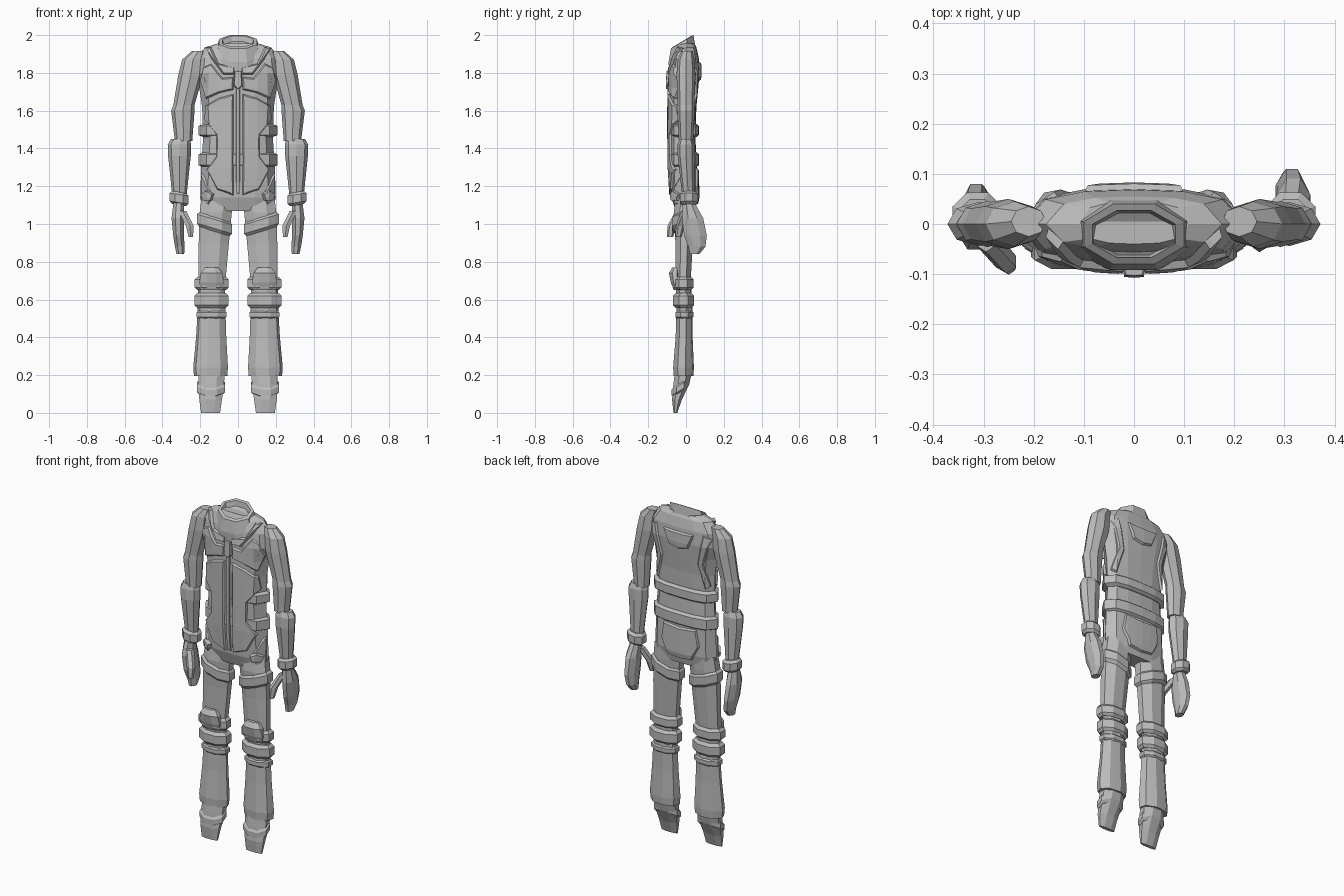
import bpy
import bmesh
from math import cos, sin, pi
from mathutils import Vector

if bpy.data.objects.get("Cube"):
    bpy.data.objects.remove(bpy.data.objects["Cube"])

grey = bpy.data.materials.new("plain_grey")
grey.use_nodes = True
colour = (.5, .5, .5, 1)
grey.diffuse_color = colour
grey.node_tree.nodes["Principled BSDF"].inputs["Base Color"].default_value = colour


def finish(name, bm, fix_normals=True):
    if fix_normals:
        bmesh.ops.recalc_face_normals(bm, faces=bm.faces[:])
    mesh = bpy.data.meshes.new(name)
    bm.to_mesh(mesh)
    bm.free()
    mesh.materials.append(grey)
    obj = bpy.data.objects.new(name, mesh)
    bpy.context.collection.objects.link(obj)
    return obj


def skin(name, loops):
    """Join equal loops of points with quads and cap both ends."""
    bm = bmesh.new()
    rows = [[bm.verts.new(p) for p in loop] for loop in loops]
    for low, high in zip(rows, rows[1:]):
        for i in range(len(low)):
            j = (i + 1) % len(low)
            bm.faces.new((low[i], low[j], high[j], high[i]))
    bm.faces.new(rows[0])
    bm.faces.new(rows[-1])
    return finish(name, bm)


def loft(name, rings, n=8, flat=True, tilt=(0, 0), flute=0, s=1):
    """Rings are (height, centre x, centre y, half width, half depth)."""
    turn = pi / n if flat else 0
    grow = 1 / cos(turn)
    loops = []
    for z, cx, cy, rx, ry in rings:
        loop = []
        for i in range(n):
            a = 2 * pi * i / n + turn
            k = grow * (1 - flute * (i % 2))
            dx, dy = rx * k * cos(a), ry * k * sin(a)
            loop.append((s * (cx + dx), cy + dy, z + tilt[0] * dx + tilt[1] * dy))
        loops.append(loop)
    return skin(name, loops)


def pair(name, rings, **options):
    for side, s in (("left", 1), ("right", -1)):
        loft(f"{side}_{name}", rings, s=s, **options)


def band(low, high, cx, cy, rx, ry, t=.014):
    """Rings of a strap with sloping edges."""
    e = (high - low) * .2
    return [(low, cx, cy, rx, ry), (low + e, cx, cy, rx + t, ry + t),
            (high - e, cx, cy, rx + t, ry + t), (high, cx, cy, rx, ry)]


# Torso cross-section: share of the depth at each share of the half width
SECTION = [(0, 1), (.45, .95), (.8, .72), (1, 0)]
# Torso rings: height, half width, front, back
TORSO = [(1.07, .185, -.055, .045), (1.14, .2, -.078, .06), (1.3, .195, -.088, .058),
         (1.45, .185, -.09, .05), (1.62, .19, -.09, .055), (1.72, .205, -.088, .065),
         (1.8, .23, -.085, .072), (1.88, .22, -.07, .068), (1.935, .175, -.05, .055),
         (1.955, .11, -.04, .045)]


def lerp_table(table, key):
    key = min(max(key, table[0][0]), table[-1][0])
    for a, b in zip(table, table[1:]):
        if key <= b[0]:
            f = (key - a[0]) / (b[0] - a[0])
            return [p + (q - p) * f for p, q in zip(a[1:], b[1:])]


def torso_y(x, z, side):
    w, front, back = lerp_table(TORSO, z)
    share = lerp_table(SECTION, abs(x) / w)[0]
    return share * (front if side < 0 else back)


def torso_loop(z, w, front, back):
    right = [(u, d) for u, d in SECTION]
    left = [(-u, d) for u, d in SECTION[1:3]]
    top = [(u * w, d * back, z) for u, d in right[:3] + right[3:]]
    bottom = [(u * w, d * front, z) for u, d in right[2::-1]]
    under = [(u * w, d * front, z) for u, d in left]
    over = [(u * w, d * back, z) for u, d in left[::-1]]
    return top + bottom + under + [(-w, 0, z)] + over


def panel(name, points, side=-1, t=.014, bevel=.01, whole=False):
    """Raised plate on the torso, from a right half or whole outline."""
    bm = bmesh.new()
    if whole:
        outlines = [points + [(-x, z) for x, z in reversed(points) if x > 0]]
    else:
        outlines = [points, [(-x, z) for x, z in points]]
    for outline in outlines:
        bm.faces.new([bm.verts.new((x, 0, z)) for x, z in outline])
    cuts = [(Vector((i * .05, 0, 0)), Vector((1, 0, 0))) for i in range(-4, 5)]
    cuts += [(Vector((0, 0, r[0])), Vector((0, 0, 1))) for r in TORSO]
    for co, no in cuts:
        geom = bm.verts[:] + bm.edges[:] + bm.faces[:]
        bmesh.ops.bisect_plane(bm, geom=geom, dist=.002, plane_co=co, plane_no=no)
    for v in bm.verts:
        v.co.y = torso_y(v.co.x, v.co.z, side) - side * .003
    bm.normal_update()
    for f in bm.faces:
        if f.normal.y * side < 0:
            f.normal_flip()
    bm.normal_update()
    bmesh.ops.inset_region(bm, faces=bm.faces[:], thickness=bevel, depth=t,
                           use_boundary=True, use_even_offset=False)
    finish(name, bm, fix_normals=False)


# Torso and the two straps round the waist
skin("torso", [torso_loop(*ring) for ring in TORSO])
for name, low, high in (("upper_waist_strap", 1.46, 1.53), ("lower_waist_strap", 1.3, 1.38)):
    e = .012
    skin(name, [torso_loop(low, .185, -.08, .055), torso_loop(low + e, .21, -.09, .07),
                torso_loop(high - e, .21, -.09, .07), torso_loop(high, .185, -.08, .055)])

# Front of the vest
panel("vest_front", [(.022, 1.69), (.1, 1.67), (.165, 1.63), (.172, 1.55), (.115, 1.47),
                     (.115, 1.36), (.165, 1.29), (.11, 1.18), (.022, 1.15)])
panel("chest_yoke", [(.022, 1.78), (.08, 1.775), (.14, 1.85), (.185, 1.83), (.2, 1.76),
                     (.165, 1.66), (.1, 1.69), (.022, 1.71)])
panel("collar_strap", [(.015, 1.79), (.08, 1.79), (.14, 1.87), (.17, 1.93), (.14, 1.935),
                       (.1, 1.85), (.015, 1.83)], t=.018)
panel("zip", [(0, 1.74), (.012, 1.74), (.012, 1.16), (0, 1.16)], whole=True, t=.012, bevel=.004)
panel("zip_pull", [(0, 1.81), (.02, 1.81), (.024, 1.73), (0, 1.71)], whole=True, t=.022, bevel=.006)
panel("hip_panel", [(.13, 1.15), (.175, 1.25), (.19, 1.27), (.193, 1.12), (.15, 1.1)], t=.012)
panel("hip_badge", [(.155 + .032 * sin(a * pi * .4), 1.15 + .032 * cos(a * pi * .4))
                    for a in range(5)], t=.026, bevel=.008)

# Back of the vest
panel("back_yoke", [(0, 1.86), (.1, 1.86), (.065, 1.77), (0, 1.755)], 1, whole=True)
panel("back_strap", [(.2, 1.85), (.15, 1.87), (.11, 1.69), (.15, 1.54), (.175, 1.56),
                     (.15, 1.69)], 1, t=.012)
panel("seat_pocket", [(0, 1.29), (.105, 1.3), (.125, 1.2), (.08, 1.11), (0, 1.1)], 1, whole=True)

# Collar, open at the top
loft("collar", [(1.85, 0, -.02, .13, .07), (1.9, 0, -.022, .115, .07), (1.965, 0, -.02, .1, .06),
                (1.967, 0, -.02, .083, .047), (1.94, 0, -.02, .075, .042)], tilt=(0, .6))

# Arms
pair("upper_arm", [(1.915, .21, .005, .035, .03), (1.87, .238, 0, .058, .045),
                   (1.79, .25, 0, .066, .05), (1.63, .286, 0, .056, .044),
                   (1.6, .292, 0, .062, .046), (1.44, .288, 0, .046, .038)], flat=False)
pair("forearm", [(1.45, .305, 0, .05, .034), (1.42, .31, 0, .062, .044),
                 (1.36, .31, 0, .06, .044), (1.15, .31, .012, .038, .032)], flat=False)
pair("cuff", band(1.1, 1.17, .312, .015, .036, .034), tilt=(.15, 0))

# Hands, the right one turned further forward
for side, s, shift in (("left", 1, 0), ("right", -1, -.03)):
    loft(side + "_hand", [(1.11, .314, .015 + shift / 2, .028, .032),
                          (1.03, .318, .035 + shift, .034, .056),
                          (.94, .315, .05 + shift, .028, .06),
                          (.88, .308, .058 + shift, .026, .045),
                          (.84, .305, .045 + shift, .02, .025)], s=s)
    loft(side + "_thumb", [(1.07, .295, shift, .02, .022),
                           (.99, .255, shift * 1.5 - .03, .02, .02),
                           (.93, .25, shift * 1.5 - .04, .012, .014)], n=6, s=s)

# Thighs and their sloping straps
pair("thigh", [(1.14, .105, -.005, .088, .05), (1.06, .118, -.01, .085, .055),
               (.9, .128, -.01, .08, .046), (.7, .138, -.015, .072, .04)])
pair("thigh_strap", band(.96, 1.04, .124, -.01, .079, .05), tilt=(.3, 0))

# Knee pads and straps
pair("knee_strap", band(.65, .72, .14, -.015, .076, .042))
pair("knee_pad", [(.65, .14, -.045, .055, .02), (.69, .14, -.055, .065, .025),
                  (.74, .14, -.06, .058, .03), (.77, .14, -.055, .035, .018)])
pair("shin_strap", band(.555, .635, .14, -.013, .076, .042))

# Fluted gaiters flaring at the hem
pair("gaiter", [(.66, .14, -.012, .072, .04), (.53, .14, -.008, .074, .043),
                (.4, .142, -.01, .08, .045), (.24, .145, -.013, .092, .055),
                (.195, .145, -.013, .088, .052)], n=16, flute=.07)
pair("gaiter_trim", band(.5, .54, .14, -.008, .071, .04, .008))

# Boots with toes pointing down
pair("boot", [(.22, .14, -.013, .07, .045), (.15, .142, -.025, .068, .042),
              (.07, .145, -.048, .06, .026), (0, .145, -.056, .05, .01)])
pair("boot_strap", band(.11, .16, .143, -.03, .065, .036, .01), tilt=(0, .6))
